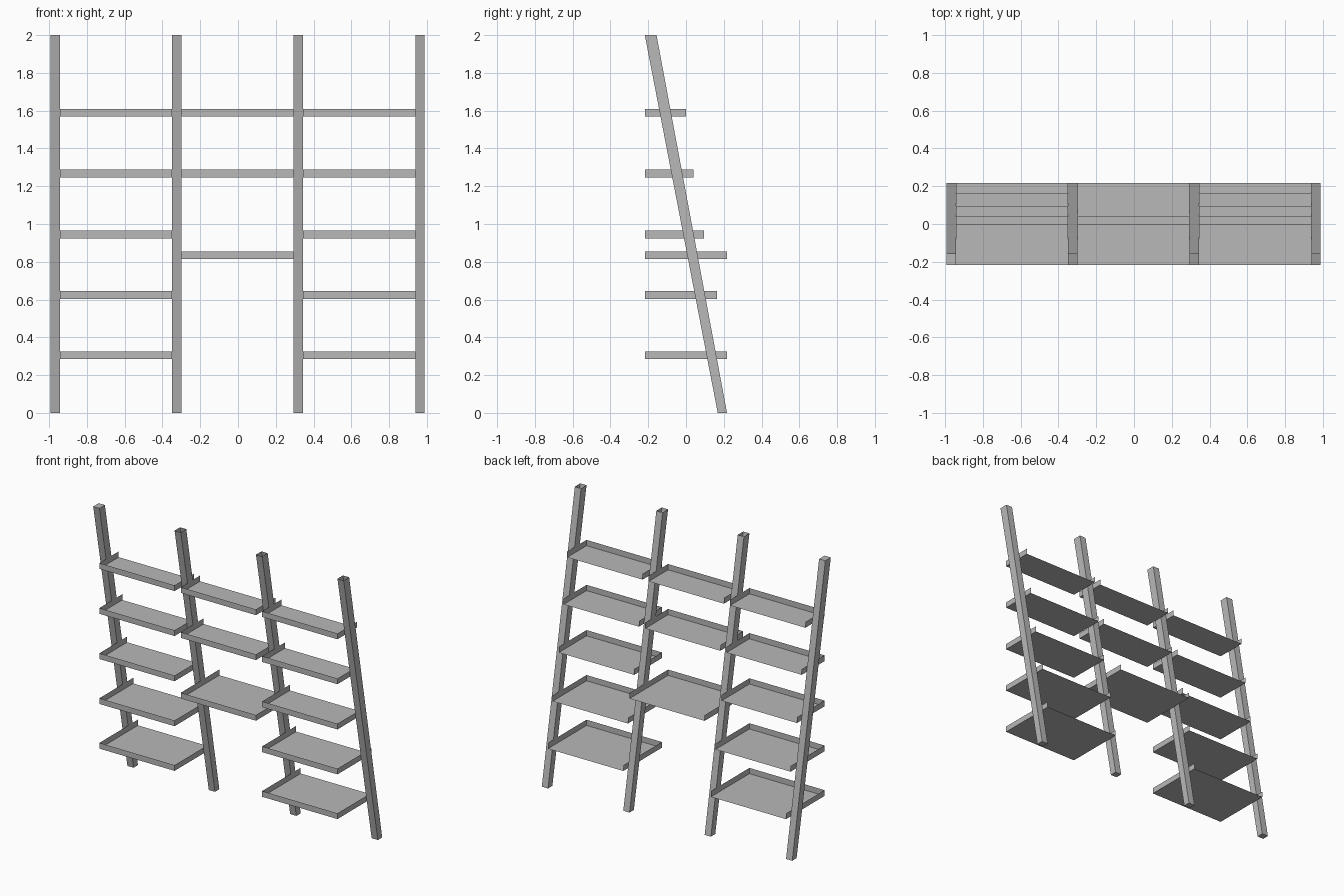
import bpy, bmesh

cube = bpy.data.objects.get("Cube")
if cube:
    bpy.data.objects.remove(cube, do_unlink=True)

# One flat grey for the whole unit
grey = bpy.data.materials.new("plain grey")
grey.use_nodes = True
GREY = (0.48, 0.48, 0.48, 1)
grey.diffuse_color = GREY
grey.node_tree.nodes["Principled BSDF"].inputs["Base Color"].default_value = GREY


def make_box(name, x0, x1, bottom, top, z0, z1, open_sides=()):
    """Six-sided box whose bottom and top have their own y range; drops the open sides."""
    bm = bmesh.new()
    bmesh.ops.create_cube(bm, size=2)
    normals = {"top": (2, 1), "back": (1, 1)}
    bm.normal_update()
    drop = [f for f in bm.faces for s in open_sides
            if f.normal[normals[s][0]] * normals[s][1] > 0.9]
    bmesh.ops.delete(bm, geom=drop, context="FACES")
    for v in bm.verts:
        y_range = top if v.co.z > 0 else bottom
        v.co = (x1 if v.co.x > 0 else x0,
                y_range[1] if v.co.y > 0 else y_range[0],
                z1 if v.co.z > 0 else z0)
    mesh = bpy.data.meshes.new(name)
    bm.to_mesh(mesh)
    bm.free()
    mesh.materials.append(grey)
    obj = bpy.data.objects.new(name, mesh)
    bpy.context.collection.objects.link(obj)
    return obj


# Four leaning uprights; only the outer right one is capped
HALF = 0.0245
legs = {"outer_right_leg": -0.967, "inner_right_leg": -0.324,
        "inner_left_leg": 0.319, "outer_left_leg": 0.963}
for name, x in legs.items():
    make_box(name, x - HALF, x + HALF, (0.168, 0.217), (-0.218, -0.156), 0, 2,
             () if name == "outer_right_leg" else ("top",))

# Tray shelves with thin front and side rims, open at the back: (base height, back edge)
FRONT, RIM = -0.218, 0.041
side_shelves = [(1.568, 0.0), (1.247, 0.04), (0.924, 0.095), (0.603, 0.165), (0.284, 0.217)]
middle_shelves = side_shelves[:2] + [(0.814, 0.217)]
xs = list(legs.values())
bays = [("right", side_shelves), ("middle", middle_shelves), ("left", side_shelves)]
for i, (bay, shelves) in enumerate(bays):
    for n, (z, back) in enumerate(shelves, 1):
        depth = (FRONT, back)
        make_box(f"{bay}_shelf_{n}", xs[i] + HALF, xs[i + 1] - HALF, depth, depth,
                 z, z + RIM, ("top", "back"))
